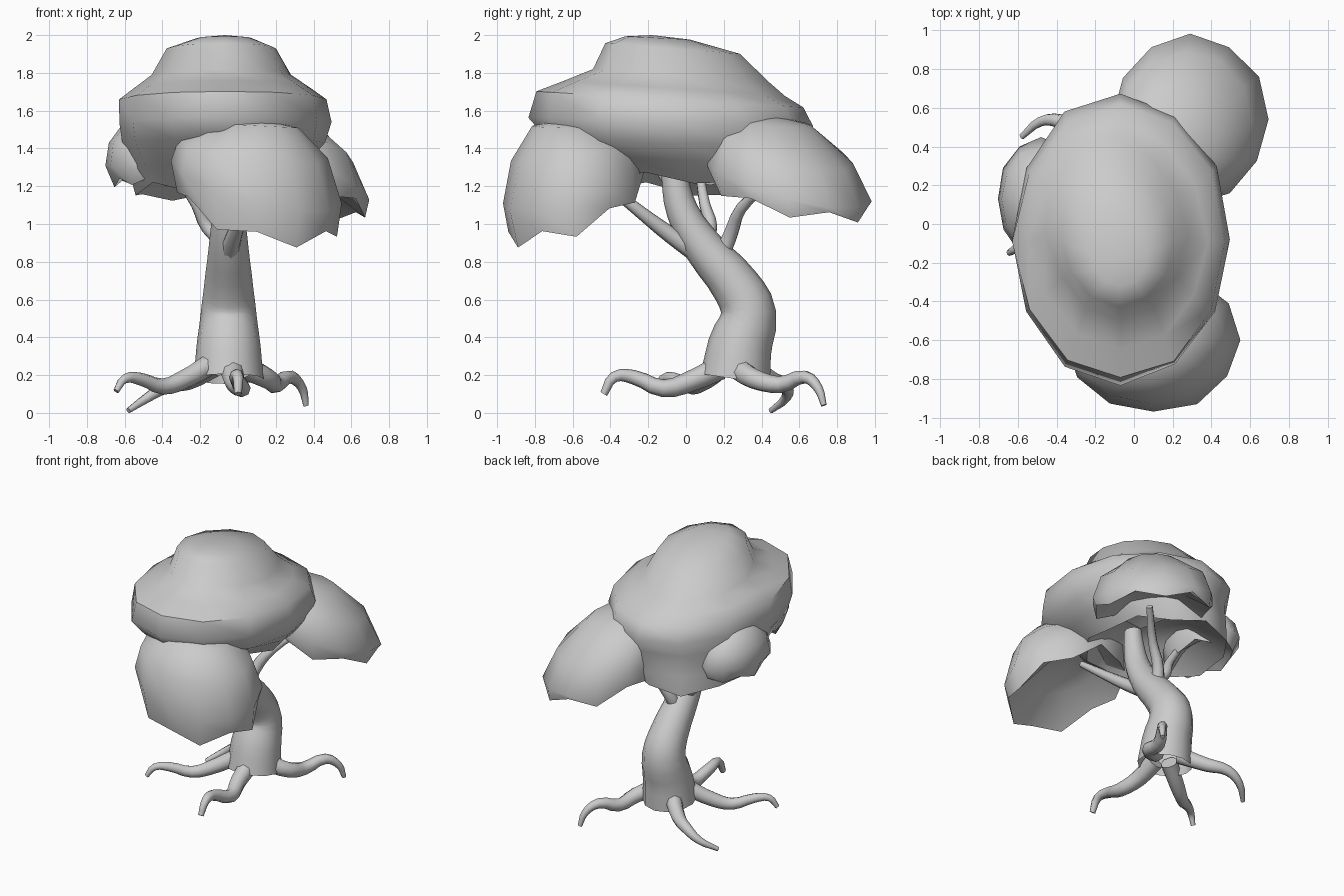
import bpy, bmesh, math, random

if "Cube" in bpy.data.objects:
    bpy.data.objects.remove(bpy.data.objects["Cube"])

random.seed(4)


def finish(ob, angle):
    bpy.ops.object.select_all(action='DESELECT')
    ob.select_set(True)
    bpy.context.view_layer.objects.active = ob
    if ob.type == 'CURVE':
        bpy.ops.object.convert(target='MESH')
    bpy.ops.object.shade_smooth_by_angle(angle=math.radians(angle))


def limb(name, pts, radii, detail=2, caps=True):
    """Tapered round tube through the points."""
    cu = bpy.data.curves.new(name, 'CURVE')
    cu.dimensions = '3D'
    cu.bevel_depth = 1.0
    cu.bevel_resolution = detail
    cu.resolution_u = 3
    cu.use_fill_caps = caps
    sp = cu.splines.new('BEZIER')
    sp.bezier_points.add(len(pts) - 1)
    for i, (bp, p) in enumerate(zip(sp.bezier_points, pts)):
        bp.co = p
        bp.handle_left_type = bp.handle_right_type = 'AUTO'
        t = i / (len(pts) - 1)
        bp.radius = radii[i] if len(radii) == len(pts) else radii[0] * (1 - t) + radii[1] * t
    ob = bpy.data.objects.new(name, cu)
    bpy.context.collection.objects.link(ob)
    finish(ob, 50)


def foliage(name, apex, rings, jag, ceiling, bulge={}, n=12):
    """Leafy dome: rings (cx, cy, z, rx, ry, slope_x, slope_y), ragged rim, hollow underside.
    bulge swells the chosen rings towards the back left."""
    bm = bmesh.new()
    rows = []
    cx, cy, z, rx, ry, sx, sy = rings[-1]
    inner = (cx, cy, ceiling, rx * 0.55, ry * 0.55, sx, sy)
    for k, (cx, cy, z, rx, ry, sx, sy) in enumerate(rings + [inner]):
        row = []
        for i in range(n):
            a = 2 * math.pi * i / n
            r = 1.015 + random.uniform(-0.02, 0.02)
            r += bulge.get(k, 0) * max(0, math.cos(a - 2.3)) ** 2
            dx, dy = rx * r * math.cos(a), ry * r * math.sin(a)
            dz = sx * dx + sy * dy
            if k == len(rings) - 1:
                dz += (jag if i % 2 else -jag) * random.uniform(0.3, 1.1)
            row.append(bm.verts.new((cx + dx, cy + dy, z + dz)))
        rows.append(row)
    for a, b in zip(rows, rows[1:]):
        for i in range(n):
            j = (i + 1) % n
            bm.faces.new((a[i], b[i], b[j], a[j]))
    top = bm.verts.new(apex)
    low = bm.verts.new((inner[0], inner[1], ceiling + 0.04))
    for i in range(n):
        j = (i + 1) % n
        bm.faces.new((top, rows[0][i], rows[0][j]))
        bm.faces.new((low, rows[-1][j], rows[-1][i]))
    bmesh.ops.recalc_face_normals(bm, faces=bm.faces)
    me = bpy.data.meshes.new(name)
    bm.to_mesh(me)
    bm.free()
    ob = bpy.data.objects.new(name, me)
    bpy.context.collection.objects.link(ob)
    finish(ob, 50)


# Trunk, open at the base
limb("trunk",
     [(-.05, .26, .18), (-.05, .285, .35), (-.05, .33, .53), (-.05, .265, .67),
      (-.05, .09, .88), (-.05, -.02, 1.07), (-.05, -.06, 1.25), (-.05, -.07, 1.36)],
     [.185, .17, .147, .13, .105, .085, .07, .06], 4, False)

# Branches
limb("front_branch", [(-.05, .07, .84), (-.02, -.08, .94), (.03, -.25, 1.07), (.08, -.45, 1.23)], (.055, .022))
limb("back_branch", [(-.05, .17, .8), (-.02, .23, .93), (.08, .29, 1.08), (.24, .45, 1.22)], (.05, .022))
limb("left_branch", [(-.06, .08, .9), (-.16, .13, .98), (-.22, .1, 1.1), (-.34, .07, 1.28)], (.045, .022))

# Roots
limb("front_root", [(-.03, .18, .24), (-.02, .03, .17), (.02, -.12, .13),
                    (-.01, -.28, .19), (0, -.38, .19), (0, -.435, .1)], (.065, .02))
limb("right_root", [(.04, .27, .24), (.16, .36, .18), (.2, .5, .15),
                    (.28, .63, .19), (.34, .7, .13), (.36, .73, .04)], (.065, .015))
limb("back_root", [(-.12, .33, .25), (-.26, .46, .17), (-.38, .53, .14),
                   (-.48, .53, .08), (-.58, .45, .012)], (.06, .015))
limb("left_root", [(-.14, .2, .26), (-.3, .1, .17), (-.4, .03, .14),
                   (-.52, -.06, .18), (-.6, -.12, .18), (-.645, -.15, .115)], (.06, .016))

# Main canopy: raised crown that runs smoothly into the back left side
foliage("main_canopy", (-.07, -.18, 2.0), [
    (-.07, -.15, 1.985, .14, .17, 0, -.05),
    (-.08, -.08, 1.93, .28, .34, 0, -.08),
    (-.07, -.06, 1.79, .34, .42, 0, -.07),
    (-.07, -.09, 1.72, .44, .55, 0, -.07),
    (-.07, -.09, 1.66, .54, .70, 0, -.06),
    (-.07, -.08, 1.54, .56, .74, 0, -.03),
    (-.07, -.06, 1.43, .53, .67, 0, -.03),
    (-.09, 0, 1.31, .46, .58, .06, -.06),
    (-.12, .04, 1.2, .38, .5, .08, -.09)],
    .035, 1.37, {1: .08, 2: .28, 3: .16, 7: .1, 8: .2})

# Side clumps
foliage("front_clump", (.14, -.66, 1.55), [
    (.1, -.62, 1.52, .22, .19, -.05, .0),
    (.08, -.6, 1.4, .39, .32, -.13, .2),
    (.1, -.6, 1.22, .44, .37, -.25, .3),
    (.1, -.58, 1.08, .41, .35, -.25, .4)], .05, 1.22)
foliage("back_clump", (.22, .43, 1.58), [
    (.23, .45, 1.54, .2, .21, -.1, -.08),
    (.27, .52, 1.41, .34, .36, -.25, -.25),
    (.29, .54, 1.23, .4, .43, -.25, -.25),
    (.29, .55, 1.14, .38, .41, -.2, -.22)], .04, 1.25)
foliage("left_clump", (-.5, .13, 1.56), [
    (-.5, .13, 1.53, .11, .15, 0, 0),
    (-.49, .13, 1.44, .19, .26, .05, 0),
    (-.48, .13, 1.32, .22, .31, .05, 0),
    (-.47, .13, 1.22, .18, .27, .03, 0)], .025, 1.28)
